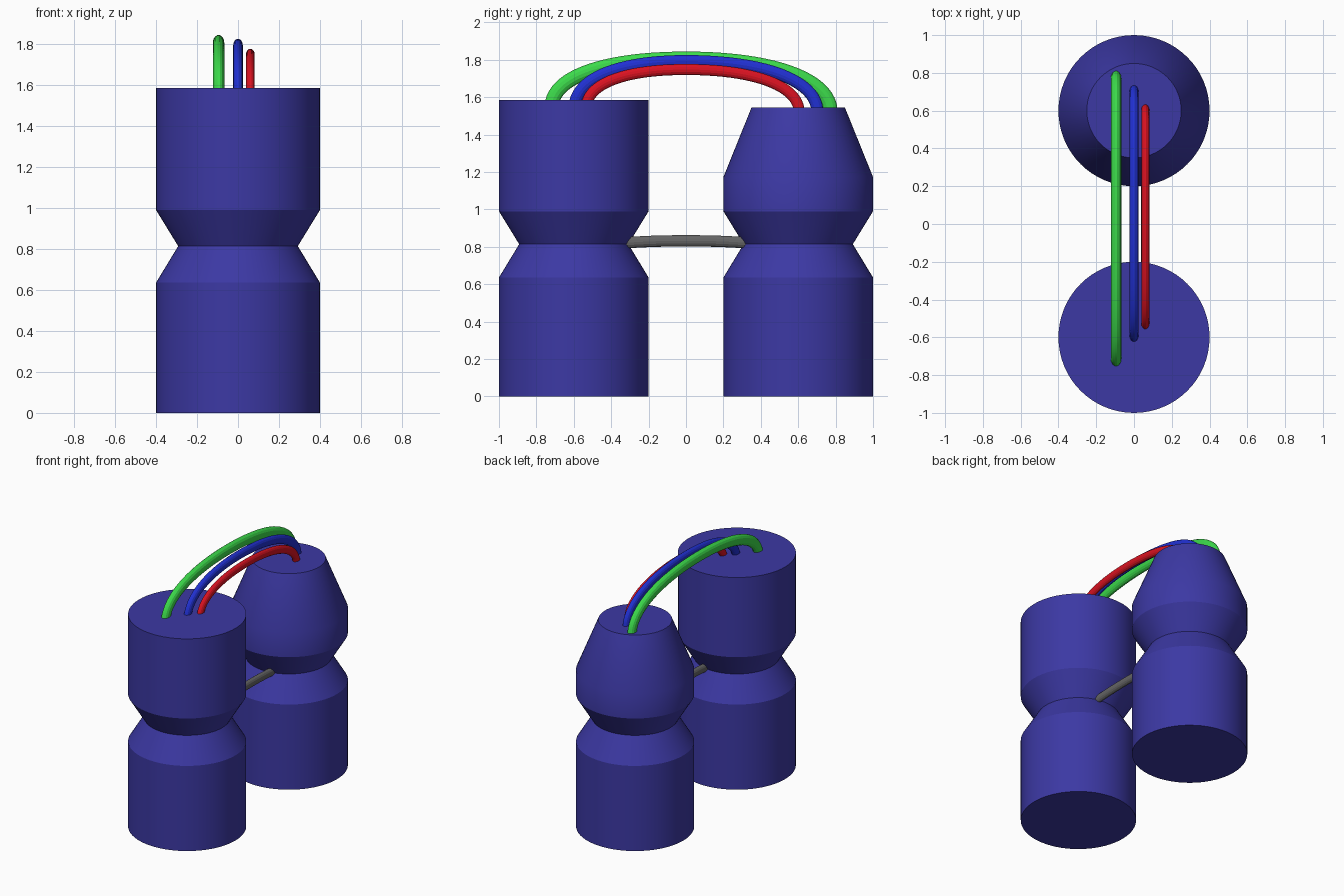
import bpy, bmesh, math

if "Cube" in bpy.data.objects:
    bpy.data.objects.remove(bpy.data.objects["Cube"])


def material(name, rgb):
    m = bpy.data.materials.new(name)
    m.diffuse_color = (*rgb, 1)
    m.use_nodes = True
    m.node_tree.nodes["Principled BSDF"].inputs["Base Color"].default_value = m.diffuse_color
    return m


def smooth(ob):
    bpy.ops.object.select_all(action='DESELECT')
    ob.select_set(True)
    bpy.context.view_layer.objects.active = ob
    bpy.ops.object.shade_smooth_by_angle(angle=math.radians(25))


def lathe(name, profile, y, mat, sides=64):
    """Closed turned body from (radius, height) points."""
    bm = bmesh.new()
    rings = [[bm.verts.new((r * math.cos(2 * math.pi * i / sides),
                            r * math.sin(2 * math.pi * i / sides), z))
              for i in range(sides)] for r, z in profile]
    for a, b in zip(rings, rings[1:]):
        for i in range(sides):
            j = (i + 1) % sides
            bm.faces.new((a[i], a[j], b[j], b[i]))
    bm.faces.new(rings[0][::-1])
    bm.faces.new(rings[-1])
    me = bpy.data.meshes.new(name)
    bm.to_mesh(me)
    bm.free()
    ob = bpy.data.objects.new(name, me)
    bpy.context.collection.objects.link(ob)
    ob.location.y = y
    me.materials.append(mat)
    smooth(ob)


def tube(name, points, x, radius, mat):
    """Oval tube along bezier points (left handle, point, right handle) in y, z."""
    cu = bpy.data.curves.new(name, 'CURVE')
    cu.dimensions = '3D'
    cu.bevel_depth, cu.bevel_resolution = radius, 5
    cu.resolution_u, cu.use_fill_caps = 20, True
    sp = cu.splines.new('BEZIER')
    sp.bezier_points.add(len(points) - 1)
    for bp, (l, c, r) in zip(sp.bezier_points, points):
        bp.handle_left_type = bp.handle_right_type = 'FREE'
        bp.handle_left, bp.co, bp.handle_right = (0, *l), (0, *c), (0, *r)
    ob = bpy.data.objects.new(name, cu)
    bpy.context.collection.objects.link(ob)
    ob.location.x = x
    ob.scale.x = 0.72
    cu.materials.append(mat)
    bpy.ops.object.select_all(action='DESELECT')
    ob.select_set(True)
    bpy.context.view_layer.objects.active = ob
    bpy.ops.object.convert(target='MESH')
    smooth(bpy.context.object)


indigo = material("indigo", (0.045, 0.04, 0.37))
green = material("green", (0.045, 0.70, 0.07))
blue = material("blue", (0.015, 0.03, 0.65))
red = material("red", (0.70, 0.006, 0.015))
grey = material("dark_grey", (0.13, 0.13, 0.13))

# Two waisted canisters
waist = [(0.4, 0), (0.4, 0.636), (0.292, 0.814), (0.4, 0.99)]
lathe("front_canister", waist + [(0.4, 1.585)], -0.6, indigo)
lathe("back_canister", waist + [(0.4, 1.173), (0.25, 1.544)], 0.6, indigo)

# Arched cables: name, x, left foot, right foot, apex height, radius, colour
for name, x, y0, y1, top, r, mat in (
        ("green_cable", -0.095, -0.715, 0.772, 1.806, 0.039, green),
        ("blue_cable", 0.0, -0.592, 0.702, 1.793, 0.033, blue),
        ("red_cable", 0.06, -0.528, 0.604, 1.748, 0.030, red)):
    z0, z1 = 1.575, 1.535
    a, b = (y0, z0), (y1, z1)
    tube(name, [
        (a, a, (y0 + 0.03, z0 + 0.6 * (top - z0))),
        ((y0 * 0.6, top), (0, top), (y1 * 0.6, top)),
        ((y1 - 0.015, z1 + 0.6 * (top - z1)), b, b)], x, r, mat)

# Slightly bowed link between the waists
tube("link_rod", [
    ((-0.35, 0.82), (-0.35, 0.82), (-0.2, 0.83)),
    ((-0.12, 0.832), (0, 0.832), (0.12, 0.832)),
    ((0.2, 0.83), (0.35, 0.82), (0.35, 0.82))], 0.06, 0.031, grey)
